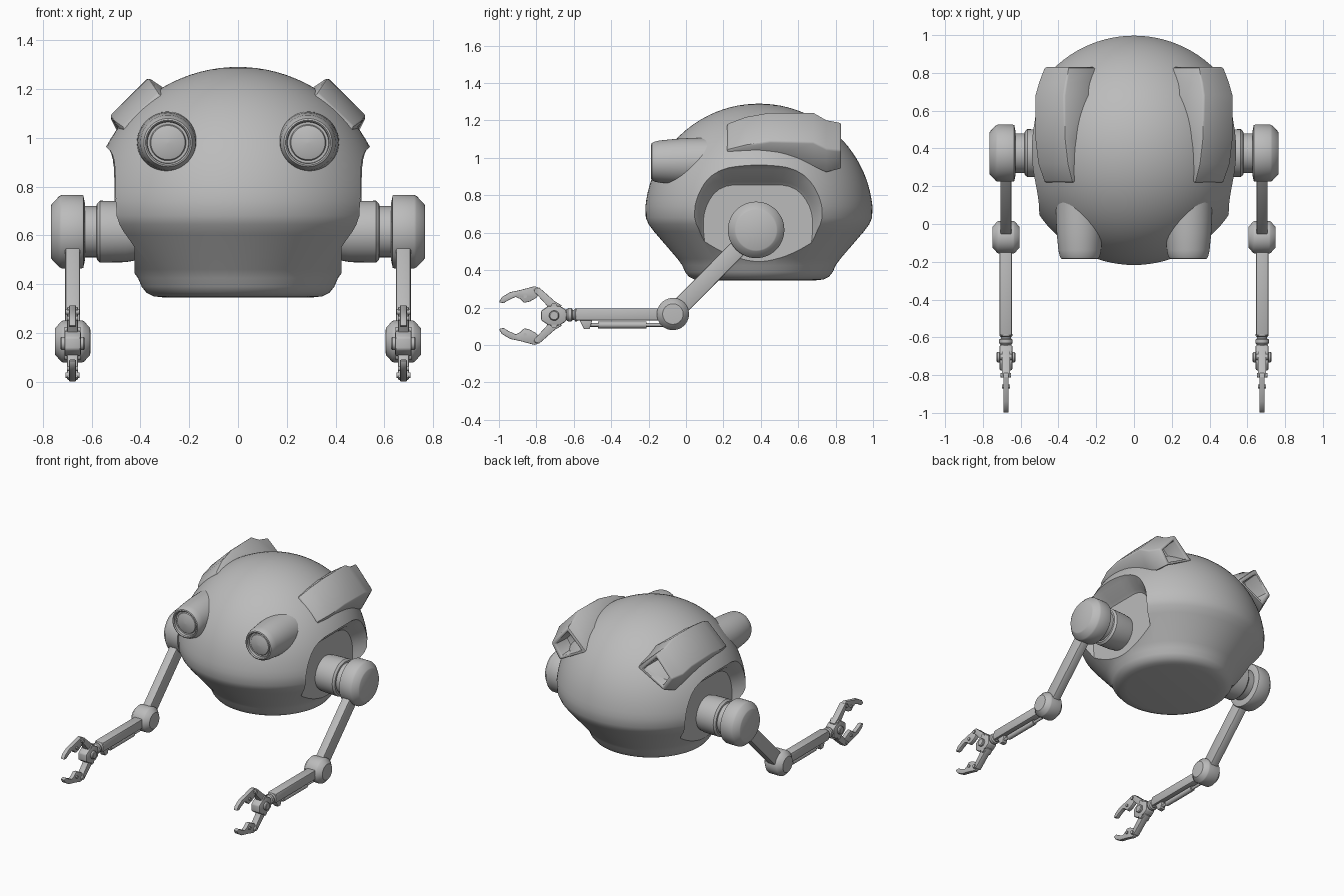
import bpy, bmesh, math
from mathutils import Vector

if "Cube" in bpy.data.objects:
    bpy.data.objects.remove(bpy.data.objects["Cube"])

grey = bpy.data.materials.new("plain grey")
grey.diffuse_color = (0.5, 0.5, 0.5, 1)
grey.use_nodes = True
grey.node_tree.nodes["Principled BSDF"].inputs["Base Color"].default_value = grey.diffuse_color


def loft(name, rings, mirror=True, bevel=0.0):
    """Skin a list of closed point rings, cap both ends."""
    bm = bmesh.new()
    vs = [[bm.verts.new(p) for p in ring] for ring in rings]
    n = len(rings[0])
    for a, b in zip(vs, vs[1:]):
        for i in range(n):
            j = (i + 1) % n
            bm.faces.new((a[i], a[j], b[j], b[i]))
    bm.faces.new(vs[0])
    bm.faces.new(vs[-1])
    bmesh.ops.recalc_face_normals(bm, faces=bm.faces)
    me = bpy.data.meshes.new(name)
    bm.to_mesh(me)
    bm.free()
    me.materials.append(grey)
    ob = bpy.data.objects.new(name, me)
    bpy.context.collection.objects.link(ob)
    if bevel:
        m = ob.modifiers.new("bevel", 'BEVEL')
        m.width, m.segments, m.limit_method = bevel, 2, 'ANGLE'
    if mirror:
        ob.modifiers.new("mirror", 'MIRROR')
    return ob


def lathe(name, profile, origin, axis, segs=40, mirror=True):
    """Turn (radius, distance) pairs around an axis."""
    q = Vector(axis).to_track_quat('Z', 'Y')
    rings = []
    for r, t in profile:
        rings.append([Vector(origin) + q @ Vector((r * math.cos(2 * math.pi * i / segs),
                                                   r * math.sin(2 * math.pi * i / segs), t))
                      for i in range(segs)])
    return loft(name, rings, mirror)


def prism(name, poly, x0, x1, bevel=0.004):
    """Extrude a (y, z) outline across x."""
    return loft(name, [[(x, y, z) for y, z in poly] for x in (x0, x1)], True, bevel)


def beam(name, a, b, height, x0, x1, bevel=0.008):
    """Straight bar between two (y, z) points."""
    a, b = Vector(a), Vector(b)
    d = (b - a).normalized()
    n = Vector((-d.y, d.x)) * height / 2
    return prism(name, [a + n, b + n, b - n, a - n], x0, x1, bevel)


def rounded(pts, times=2):
    """Cut the corners of a closed outline."""
    for _ in range(times):
        out = []
        for i, p in enumerate(pts):
            q = pts[(i + 1) % len(pts)]
            out += [(p[0] * .75 + q[0] * .25, p[1] * .75 + q[1] * .25),
                    (p[0] * .25 + q[0] * .75, p[1] * .25 + q[1] * .75)]
        pts = out
    return pts


# Body: sphere above, tapered bowl with flat base below
CY, CZ, R = 0.39, 0.68, 0.61
profile = [(.001, .345), (.30, .345), (.345, .35), (.375, .365), (.395, .39), (.41, .425),
           (.435, .46), (.56, .605), (.59, .645), (.605, .68)]
for i in range(1, 25):
    a = math.radians(2 + 88 * i / 24)
    profile.append((max(.001, R * math.cos(a)), CZ + R * math.sin(a)))
body = lathe("body", profile, (0, CY, 0), (0, 0, 1), 96, False)

# Arched arm recesses cut in both sides
arch = rounded([(.07, .40), (.02, .60), (.02, .80), (.13, .96), (.38, .96),
                (.63, .96), (.75, .80), (.75, .60), (.71, .40)])
rings = []
for x, s in ((.65, 1.12), (.545, 1.01), (.51, .955), (.47, .87), (.44, .83), (.425, .80)):
    rings.append([(x, .385 + (y - .385) * s, .44 + (z - .44) * s) for y, z in arch])
cutter = loft("recess_cutter", rings)
cutter.hide_render = True
m = body.modifiers.new("recess", 'BOOLEAN')
m.operation, m.solver, m.object = 'DIFFERENCE', 'EXACT', cutter

# Eyes: tapered barrels with a rim and a shallow lens
lathe("eye", [(.13, -.2), (.126, -.02), (.122, .05), (.113, .14), (.107, .168), (.099, .183),
              (.092, .186), (.086, .18), (.084, .162), (.074, .162), (.070, .170),
              (.045, .178), (.001, .182)], (.287, 0, .98), (0, -1, 0), 48)

# Top pods: outer-low, outer-top, inner-top, inner-low corners (x, z) along y
sections = [
    (.22, (.45, 1.00), (.475, 1.045), (.325, 1.185), (.29, 1.15)),
    (.32, (.46, 1.00), (.51, 1.07), (.35, 1.222), (.28, 1.17)),
    (.45, (.47, 1.00), (.525, 1.09), (.365, 1.245), (.27, 1.18)),
    (.68, (.455, .95), (.525, 1.085), (.37, 1.245), (.23, 1.15)),
    (.75, (.44, .92), (.505, 1.05), (.36, 1.205), (.215, 1.10)),
    (.83, (.41, .94), (.475, 1.04), (.345, 1.19), (.20, 1.05)),
]
rings = [[(x, s[0], z) for x, z in s[1:]] for s in sections]


def shrunk(ring, k, dy):
    c = sum((Vector(p) for p in ring), Vector()) / 4
    return [c + (Vector(p) - c) * k + Vector((0, dy, 0)) for p in ring]


rings += [shrunk(rings[-1], .74, 0), shrunk(rings[-1], .66, -.12)]  # rear mouth
loft("top_pod", rings, True, .014)

# Shoulder: socket, collar and drum along x
AY, AZ = .375, .615
lathe("shoulder_socket", [(.11, .38), (.125, .46), (.127, .565), (.115, .578), (.105, .58),
                          (.105, .64)], (0, AY, AZ), (1, 0, 0))
lathe("shoulder_drum", [(.12, .628), (.148, .634), (.151, .642), (.151, .722), (.146, .732),
                        (.115, .762), (.108, .766), (.001, .766)], (0, AY, AZ), (1, 0, 0), 48)

# Arm bars and elbow
AX = .678
beam("upper_arm", (.36, .60), (-.07, .165), .095, .648, .708)
lathe("elbow", [(.045, .605), (.055, .606), (.084, .632), (.086, .64), (.086, .715),
                (.084, .723), (.055, .749), (.045, .75)], (0, -.07, .165), (1, 0, 0))
beam("forearm", (-.07, .163), (-.59, .163), .066, .645, .711)

# Piston under the forearm
for name, r, y0, y1 in (("piston_rod", .010, -.10, -.54), ("piston_sleeve", .018, -.21, -.47)):
    lathe(name, [(r, -y0), (r, -y1)], (AX, 0, .107), (0, -1, 0), 16)
prism("piston_bracket", [(-.57, .135), (-.50, .135), (-.515, .085), (-.545, .085)], .66, .696)

# Wrist and hand hub
HZ = .157
lathe("wrist", [(.022, .56), (.035, .585), (.035, .592), (.027, .598), (.027, .606),
                (.036, .612), (.036, .630), (.028, .64), (.028, .68)],
      (AX, 0, .161), (0, -1, 0), 24)
prism("hand_hub", [(-.64, HZ + .03), (-.675, HZ + .052), (-.735, HZ + .052), (-.775, HZ + .025),
                   (-.775, HZ - .025), (-.735, HZ - .052), (-.675, HZ - .052),
                   (-.64, HZ - .03)], AX - .034, AX + .034, .008)
lathe("hub_pin", [(.022, -.05), (.027, -.045), (.027, .045), (.022, .05)],
      (AX, -.705, HZ), (1, 0, 0), 24)

# Gripper: a link and a hooked finger above and below the hub
link = [(-.675, .03), (-.665, .055), (-.70, .075), (-.785, .15), (-.815, .14), (-.80, .115),
        (-.745, .055), (-.735, .03)]
finger = [(-1.0, .072), (-.985, .098), (-.94, .125), (-.88, .138), (-.81, .157), (-.79, .15),
          (-.78, .125), (-.80, .095), (-.835, .075), (-.865, .068), (-.885, .088),
          (-.91, .100), (-.95, .082), (-.975, .066)]
for side, s in (("upper", 1), ("lower", -1)):
    prism(side + "_finger_link", [(y, HZ + s * z) for y, z in link], AX - .022, AX + .022)
    prism(side + "_finger", [(y, HZ + s * z) for y, z in finger], AX - .014, AX + .014)
    for y, z, r, w in ((-.80, .130, .012, .028), (-.86, .103, .010, .022),
                       (-.705, .052, .016, .032)):
        lathe(side + "_finger_pin", [(r, -w), (r, w)], (AX, y, HZ + s * z), (1, 0, 0), 14)

# Bake modifiers, then smooth with sharp edges kept
bpy.context.view_layer.update()
dg = bpy.context.evaluated_depsgraph_get()
parts = [o for o in bpy.context.scene.objects if o is not cutter]
baked = [(o, bpy.data.meshes.new_from_object(o.evaluated_get(dg))) for o in parts]
for o, me in baked:
    o.modifiers.clear()
    o.data = me
bpy.data.objects.remove(cutter)
for o in parts:
    bpy.ops.object.select_all(action='DESELECT')
    o.select_set(True)
    bpy.context.view_layer.objects.active = o
    bpy.ops.object.shade_smooth_by_angle(angle=math.radians(35))
